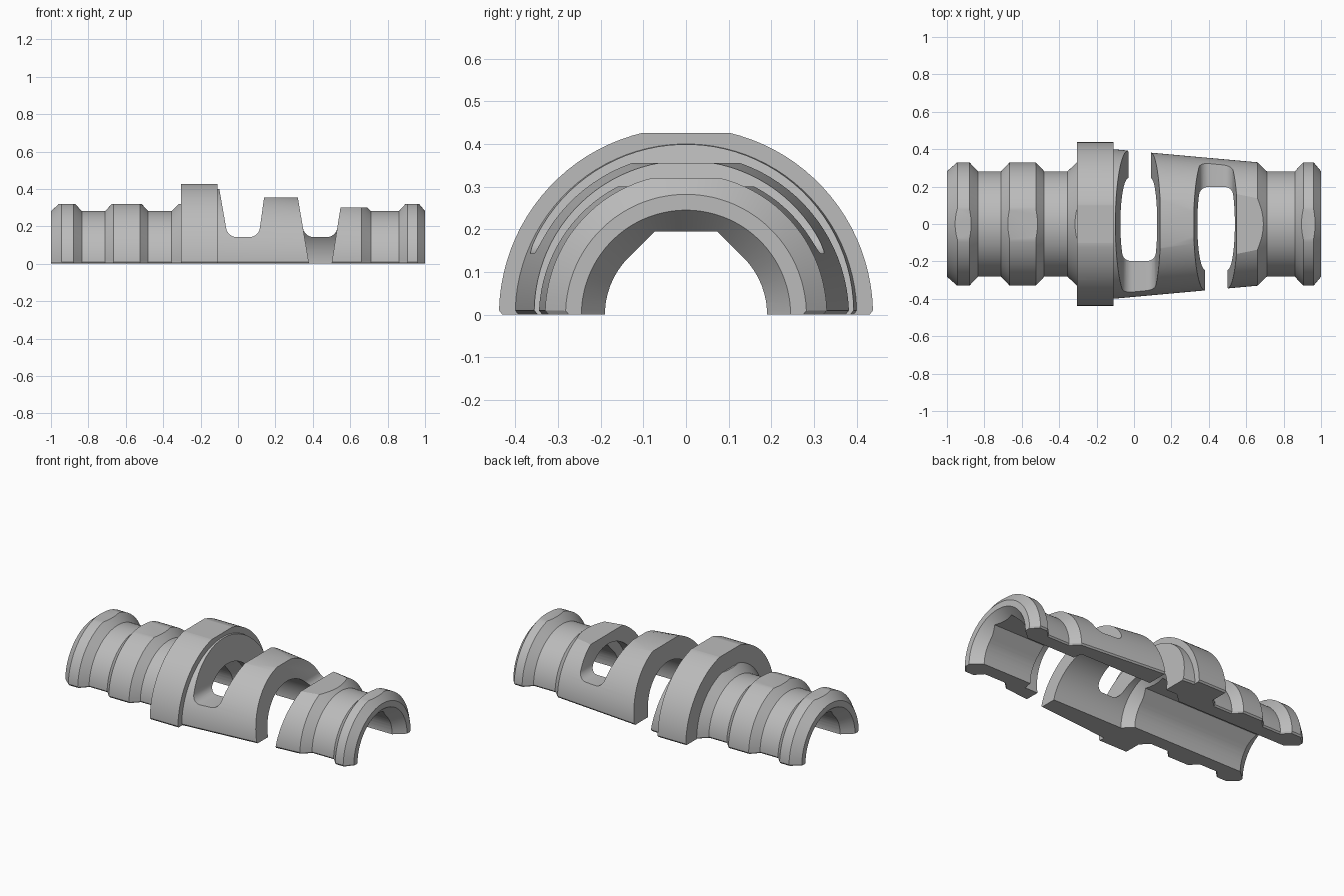
import bpy, bmesh, math

cube = bpy.data.objects.get("Cube")
if cube:
    bpy.data.objects.remove(cube, do_unlink=True)

grey = bpy.data.materials.new("mid_grey")
grey.use_nodes = True
grey.diffuse_color = (0.5, 0.5, 0.5, 1)
grey.node_tree.nodes["Principled BSDF"].inputs["Base Color"].default_value = (0.5, 0.5, 0.5, 1)


def finish(bm, name):
    bmesh.ops.recalc_face_normals(bm, faces=bm.faces[:])
    mesh = bpy.data.meshes.new(name)
    bm.to_mesh(mesh)
    bm.free()
    mesh.materials.append(grey)
    ob = bpy.data.objects.new(name, mesh)
    bpy.context.collection.objects.link(ob)
    return ob


def lathe(profile, steps=96):
    """Closed solid turned around the x axis from (x, radius) points."""
    bm = bmesh.new()
    rings = []
    for x, r in profile:
        angles = [2 * math.pi * (i + 0.5) / steps for i in range(steps)]
        rings.append([bm.verts.new((x, r * math.cos(a), r * math.sin(a))) for a in angles])
    for a, b in zip(rings, rings[1:]):
        for i in range(steps):
            j = (i + 1) % steps
            bm.faces.new((a[i], a[j], b[j], b[i]))
    bm.faces.new(rings[0])
    bm.faces.new(rings[-1])
    return bm


def prism(points, axis, low, high):
    """Extrude a 2D outline along x (points are y, z) or y (points are x, z)."""
    bm = bmesh.new()
    ends = []
    for d in (low, high):
        ends.append([bm.verts.new((d, u, z) if axis == "x" else (u, d, z)) for u, z in points])
    a, b = ends
    n = len(points)
    for i in range(n):
        j = (i + 1) % n
        bm.faces.new((a[i], a[j], b[j], b[i]))
    bm.faces.new(a)
    bm.faces.new(b)
    return bm


def cut(target, bm):
    cutter = finish(bm, "cutter")
    cutter.hide_render = True
    mod = target.modifiers.new("cut", "BOOLEAN")
    mod.operation = "DIFFERENCE"
    mod.solver = "EXACT"
    mod.object = cutter
    bpy.ops.object.select_all(action="DESELECT")
    bpy.context.view_layer.objects.active = target
    target.select_set(True)
    bpy.ops.object.modifier_apply(modifier=mod.name)
    bpy.data.objects.remove(cutter, do_unlink=True)


# Outer shell: ribbed ends, collar and tapered middle
NECK, RIB = 0.282, 0.33
outer = [(-1, NECK), (-0.945, RIB), (-0.88, RIB), (-0.835, NECK),
         (-0.71, NECK), (-0.665, RIB), (-0.525, RIB), (-0.48, NECK),
         (-0.355, NECK), (-0.305, RIB), (-0.305, 0.438), (-0.11, 0.438),
         (-0.11, 0.4), (0.66, RIB), (0.71, NECK), (0.86, NECK),
         (0.905, RIB), (0.96, RIB), (1, NECK)]
bm = lathe(outer)


def slice_at(height, remove=False):
    geom = bm.verts[:] + bm.edges[:] + bm.faces[:]
    return bmesh.ops.bisect_plane(bm, geom=geom, plane_co=(0, 0, height),
                                  plane_no=(0, 0, 1), clear_inner=remove)


# Keep the upper half, close it and chamfer its lower outer edge
slice_at(0, True)
bmesh.ops.holes_fill(bm, edges=[e for e in bm.edges if e.is_boundary])
slice_at(0.01)
for v in bm.verts:
    if abs(v.co.z) < 0.001:
        v.co.y -= math.copysign(0.008, v.co.y)
shell = finish(bm, "half_coupling_shell")

# Flats along the top
for x0, x1, height in ((-1.1, -0.305, 0.32), (-0.305, -0.11, 0.426),
                       (0.05, 0.4, 0.355), (0.4, 0.78, 0.3), (0.78, 1.1, 0.32)):
    cut(shell, prism([(-0.6, height), (0.6, height), (0.6, 0.7), (-0.6, 0.7)], "x", x0, x1))

# Narrow bore with a flattened, sloped roof
R, ROOF = 0.19, 0.195
edge = R * math.sqrt(2) - ROOF
arc = [math.radians(a) for a in range(135, 406, 6)]
bore = [(R * math.cos(a), R * math.sin(a)) for a in arc] + [(edge, ROOF), (-edge, ROOF)]
cut(shell, prism(bore, "x", -1.2, 1.2))

# Wide middle chamber and flared mouths
WIDE, TIGHT = 0.245, 0.185
cut(shell, lathe([(-0.17, TIGHT), (-0.11, WIDE), (0.59, WIDE), (0.6, TIGHT)]))
for s in (-1, 1):
    cut(shell, lathe([(s * 0.93, TIGHT), (s, WIDE), (s * 1.05, WIDE)]))


# Two flared slots, each open through one side wall
def slot(left, right, lean_l, lean_r, side):
    def outline(bottom, top):
        return [(left - lean_l * bottom, bottom), (right + lean_r * bottom, bottom),
                (right + lean_r * top, top), (left - lean_l * top, top)]
    cut(shell, prism(outline(-0.1, 0.6), "y", *sorted((0, side * 0.7))))
    bm = prism(outline(0.143, 0.6), "y", *sorted((side * 0.05, -side * 0.7)))
    low = [e for e in bm.edges if all(v.co.z < 0.2 for v in e.verts)
           and abs(e.verts[0].co.y - e.verts[1].co.y) > 0.1]
    bmesh.ops.bevel(bm, geom=low, offset=0.045, segments=6, profile=0.5, affect="EDGES")
    cut(shell, bm)


slot(-0.03, 0.09, 0.175, 0.14, 1)
slot(0.38, 0.5, 0.17, 0.16, -1)

bpy.ops.object.select_all(action="DESELECT")
bpy.context.view_layer.objects.active = shell
shell.select_set(True)
bpy.ops.object.shade_smooth_by_angle(angle=math.radians(25))
